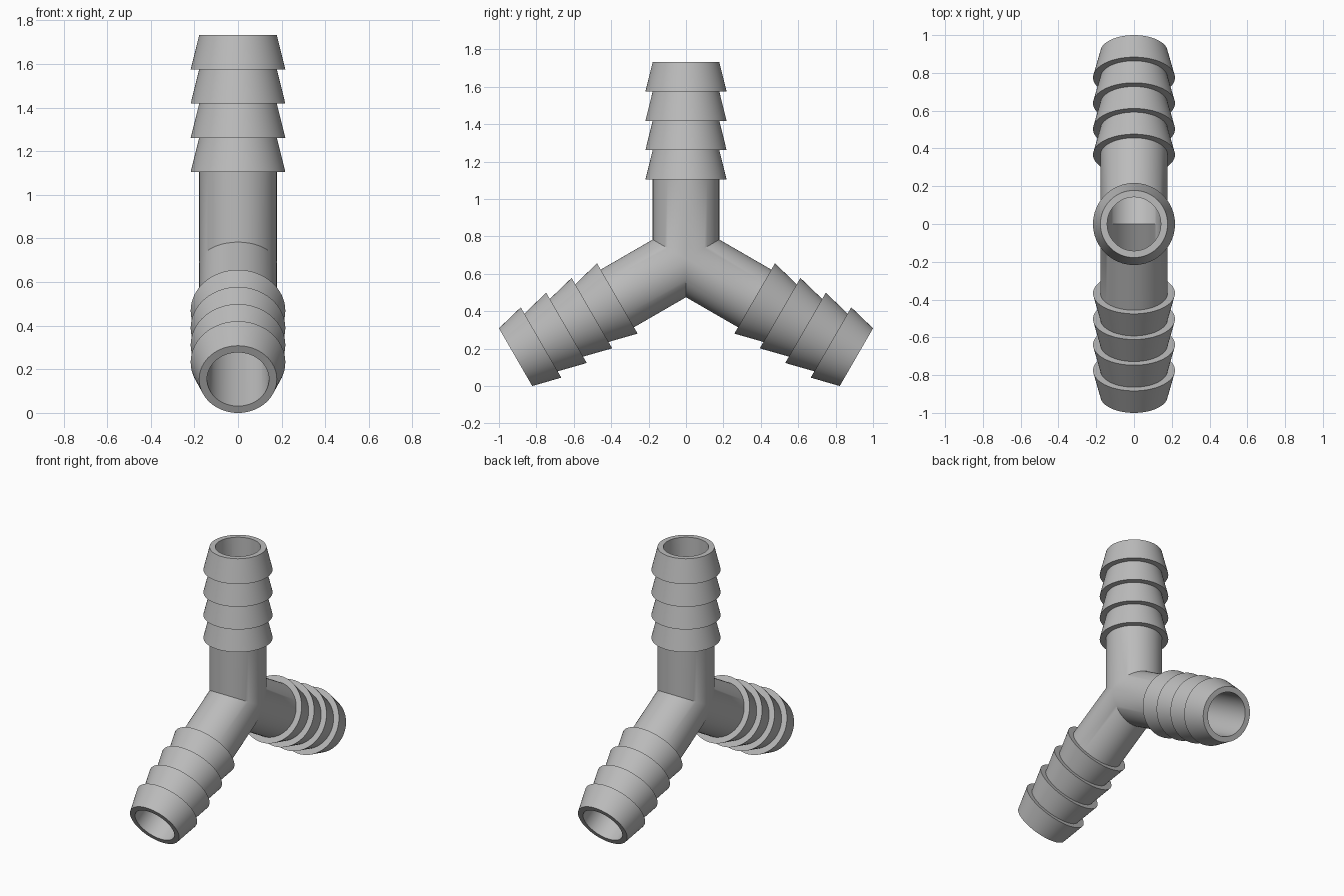
import bpy
import bmesh
import math
from mathutils import Matrix, Vector

cube = bpy.data.objects.get("Cube")
if cube:
    bpy.data.objects.remove(cube, do_unlink=True)

SEGMENTS = 64
PIPE_R, BARB_R, BORE_R = 0.178, 0.217, 0.142
ARM_LENGTH, BARB_START, BARBS = 1.052, 0.424, 4
HUB = Vector((0, 0, 0.68))

# Grey plastic
grey = bpy.data.materials.new("grey plastic")
grey.use_nodes = True
grey.diffuse_color = (0.5, 0.5, 0.5, 1)
grey.node_tree.nodes["Principled BSDF"].inputs["Base Color"].default_value = grey.diffuse_color

# Arm profile as (radius, distance from hub); None marks a mitred end
step = (ARM_LENGTH - BARB_START) / BARBS
profile = [(PIPE_R, None)]
for i in range(BARBS):
    start = BARB_START + i * step
    profile += [(PIPE_R, start), (BARB_R, start)]
profile += [(PIPE_R, ARM_LENGTH), (BORE_R, ARM_LENGTH), (BORE_R, None)]


def add_arm(bm, turn):
    """Lathe one hollow barbed arm, mitred to meet its neighbours."""
    rot = Matrix.Rotation(turn, 3, 'X')
    rings = []
    for radius, dist in profile:
        ring = []
        for k in range(SEGMENTS):
            a = math.tau * k / SEGMENTS
            x, y = radius * math.cos(a), radius * math.sin(a)
            z = abs(y) * math.tan(math.pi / 6) if dist is None else dist
            ring.append(bm.verts.new(rot @ Vector((x, y, z)) + HUB))
        rings.append(ring)
    for low, high in zip(rings, rings[1:]):
        for k in range(SEGMENTS):
            n = (k + 1) % SEGMENTS
            bm.faces.new((low[k], low[n], high[n], high[k]))


# Three arms joined into one fitting
bm = bmesh.new()
for i in range(3):
    add_arm(bm, i * math.tau / 3)
bmesh.ops.remove_doubles(bm, verts=bm.verts[:], dist=0.0005)
bmesh.ops.recalc_face_normals(bm, faces=bm.faces[:])

mesh = bpy.data.meshes.new("barbed_y_fitting")
bm.to_mesh(mesh)
bm.free()
mesh.materials.append(grey)
fitting = bpy.data.objects.new("barbed_y_fitting", mesh)
bpy.context.collection.objects.link(fitting)

bpy.ops.object.select_all(action='DESELECT')
fitting.select_set(True)
bpy.context.view_layer.objects.active = fitting
bpy.ops.object.shade_smooth_by_angle(angle=math.radians(30))
